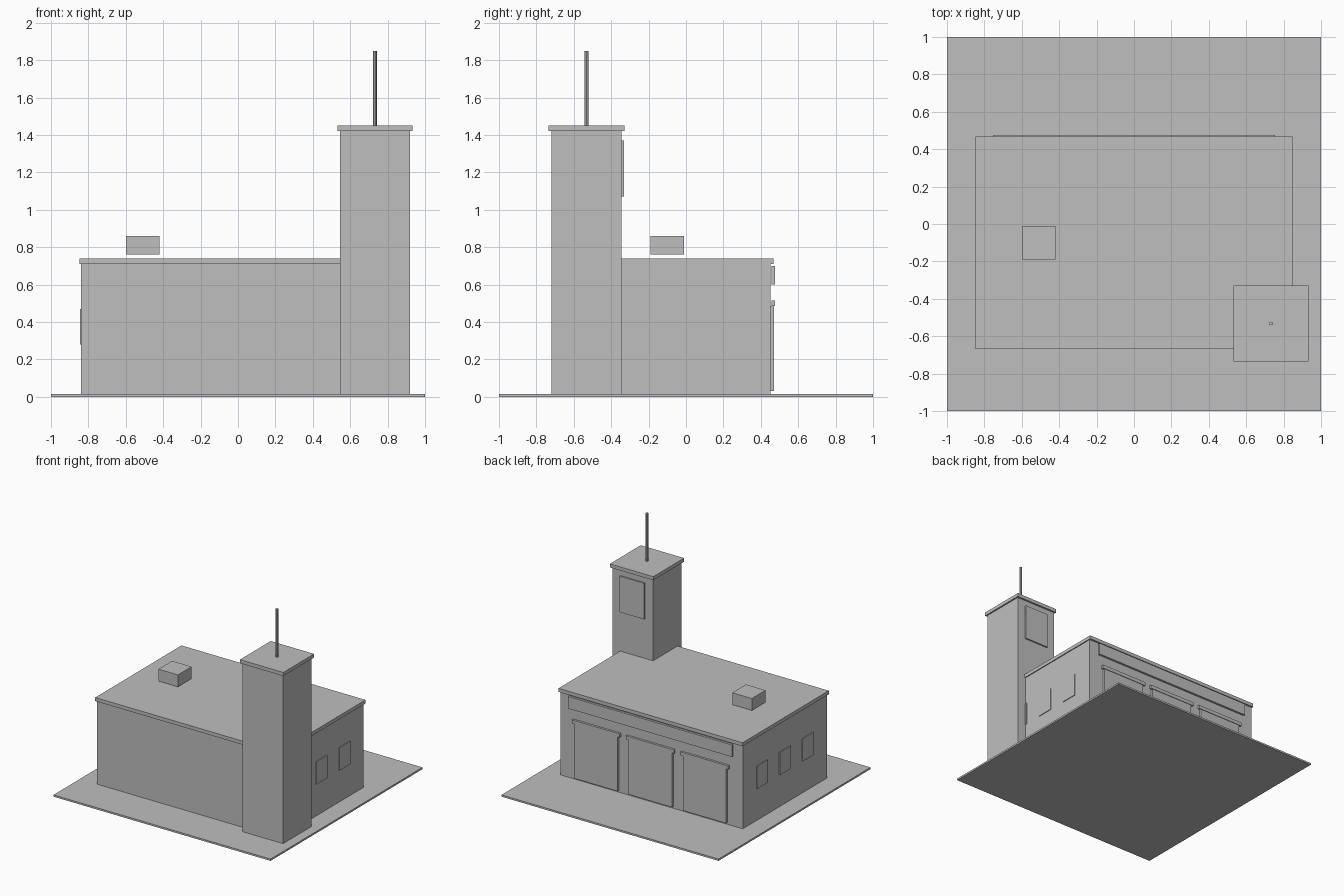
import bpy

default = bpy.data.objects.get("Cube")
if default:
    bpy.data.objects.remove(default, do_unlink=True)

# One flat grey for the whole building
GREY = (0.52, 0.52, 0.52, 1)
grey = bpy.data.materials.new("plain_grey")
grey.use_nodes = True
grey.diffuse_color = GREY
grey.node_tree.nodes["Principled BSDF"].inputs["Base Color"].default_value = GREY


def box(name, x, y, z):
    """Box from (min, max) ranges on each axis."""
    spans = (x, y, z)
    bpy.ops.mesh.primitive_cube_add(size=1, location=[(a + b) / 2 for a, b in spans])
    ob = bpy.context.object
    ob.name = name
    ob.scale = [b - a for a, b in spans]
    bpy.ops.object.transform_apply(location=False, rotation=False, scale=True)
    ob.data.materials.append(grey)
    return ob


def around(centre, width):
    return (centre - width / 2, centre + width / 2)


GROUND = 0.015

# Ground slab and main hall
box("ground_slab", (-1, 1), (-1, 1), (0, GROUND))
box("main_hall", (-0.84, 0.84), (-0.655, 0.452), (GROUND, 0.71))
box("hall_roof", (-0.848, 0.848), (-0.668, 0.467), (0.71, 0.74))
box("roof_vent", around(-0.51, 0.18), around(-0.1, 0.18), (0.76, 0.86))

# Tower with cap, lookout panel and mast
TX, TY = 0.732, -0.532
box("tower", around(TX, 0.375), around(TY, 0.375), (GROUND, 1.42))
box("tower_cap", around(TX, 0.4), around(TY, 0.405), (1.42, 1.45))
box("tower_panel", around(TX, 0.225), (-0.347, -0.332), (1.07, 1.37))
bpy.ops.mesh.primitive_cylinder_add(vertices=8, radius=0.01, depth=0.4,
                                    location=(TX, TY, 1.65))
mast = bpy.context.object
mast.name = "mast"
mast.data.materials.append(grey)
bpy.ops.object.shade_smooth_by_angle()

# Garage doors with lintels, and the long panel above them
for label, x in (("left", 0.5), ("middle", 0), ("right", -0.5)):
    box("garage_door_" + label, around(x, 0.4), (0.45, 0.47), (0.03, 0.485))
    box("door_lintel_" + label, around(x, 0.44), (0.457, 0.475), (0.485, 0.515))
box("long_panel", (-0.755, 0.755), (0.457, 0.475), (0.6, 0.7))

# Three windows on each side wall
for side, label in ((1, "left"), (-1, "right")):
    for i in range(3):
        y = 0.2 - 0.3 * i
        box(f"window_{label}_{i + 1}", around(side * 0.838, 0.016),
            around(y, 0.145), (0.28, 0.47))
